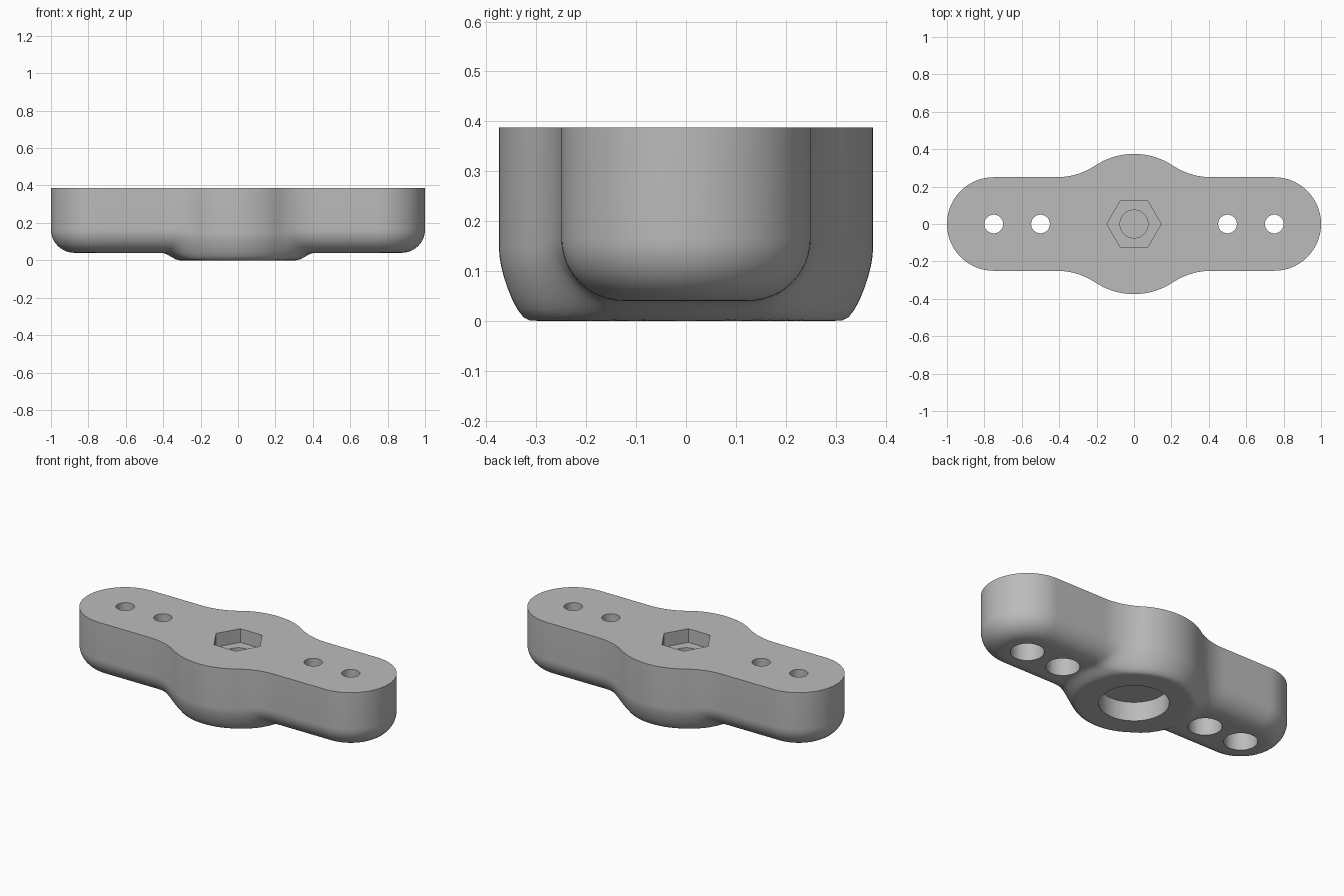
import bpy, bmesh, math
from mathutils import Vector

cube = bpy.data.objects.get("Cube")
if cube:
    bpy.data.objects.remove(cube, do_unlink=True)

TOP = 0.387
ARM_R, HUB_R, FILLET = 0.25, 0.375, 0.125

grey = bpy.data.materials.new("plain grey")
grey.use_nodes = True
colour = (0.5, 0.5, 0.5, 1)
grey.diffuse_color = colour
grey.node_tree.nodes["Principled BSDF"].inputs["Base Color"].default_value = colour


def arc(cx, cy, r, a0, a1, n, side):
    """Points on an arc with their outward normals (side -1 for concave arcs)."""
    out = []
    for i in range(n + 1):
        a = a0 + (a1 - a0) * i / n
        d = Vector((math.cos(a), math.sin(a)))
        out.append((Vector((cx, cy)) + d * r, d * side))
    return out


def half_outline():
    """Upper half of the plan outline, from the +x tip to the -x tip."""
    neck_x = math.sqrt((2 * HUB_R) ** 2 - (ARM_R + HUB_R) ** 2)
    neck_y = ARM_R + HUB_R
    a = math.atan2(neck_y, neck_x)
    pts = arc(1 - ARM_R, 0, ARM_R, 0, math.pi / 2, 24, 1)
    steps = 16
    for i in range(1, steps):
        x = 1 - ARM_R + (neck_x - 1 + ARM_R) * i / steps
        pts.append((Vector((x, ARM_R)), Vector((0, 1))))
    pts += arc(neck_x, neck_y, HUB_R, -math.pi / 2, a - math.pi, 14, -1)
    pts += arc(0, 0, HUB_R, a, math.pi / 2, 14, 1)[1:]
    mirrored = [(Vector((-p.x, p.y)), Vector((-n.x, n.y))) for p, n in pts[:-1]]
    return pts + mirrored[::-1]


def underside(p, d):
    """Height of the underside at plan point p, a distance d inside the outline."""
    t = min(max((p.length - 0.31) / 0.1, 0), 1)
    t = t * t * (3 - 2 * t)
    width, height = 0.065 + 0.06 * t, 0.1 + 0.025 * t
    u = 1 - min(d / width, 1)
    return 0.04 * t + height * (1 - math.sqrt(1 - u * u))


def section(p, n):
    """Closed cross-section: wall, rounded lower edge, underside, then the mirror."""
    rings, inner = 12, 14
    half = [Vector((p.x, p.y, TOP))]
    for i in range(rings + 1):
        d = FILLET * (1 - math.cos(math.pi / 2 * i / rings))
        q = p - n * d
        half.append(Vector((q.x, q.y, underside(q, d))))
    q = p - n * FILLET
    for i in range(1, inner + 1):
        s = Vector((q.x, q.y * (1 - i / inner)))
        half.append(Vector((s.x, s.y, underside(s, FILLET))))
    return half + [Vector((v.x, -v.y, v.z)) for v in half[-2::-1]]


# Body lofted from cross-sections along x
bm = bmesh.new()
rows = [[bm.verts.new(v) for v in section(p, n)] for p, n in half_outline()]
for a, b in zip(rows, rows[1:]):
    for i in range(len(a)):
        j = (i + 1) % len(a)
        bm.faces.new((a[i], a[j], b[j], b[i]))
bmesh.ops.remove_doubles(bm, verts=bm.verts, dist=1e-5)
bmesh.ops.dissolve_degenerate(bm, edges=bm.edges, dist=1e-6)
bmesh.ops.recalc_face_normals(bm, faces=bm.faces)
mesh = bpy.data.meshes.new("knob_body")
bm.to_mesh(mesh)
bm.free()
body = bpy.data.objects.new("knob_body", mesh)
bpy.context.collection.objects.link(body)
mesh.materials.append(grey)


def drill(x, r, z0, z1, sides=48):
    """Cut a straight hole or pocket out of the body."""
    bpy.ops.mesh.primitive_cylinder_add(vertices=sides, radius=r, depth=z1 - z0,
                                        location=(x, 0, (z0 + z1) / 2))
    cutter = bpy.context.object
    cutter.name = "hole_cutter"
    cutter.hide_render = True
    if sides == 6:
        cutter.rotation_euler.z = math.pi / 6
    mod = body.modifiers.new("hole", "BOOLEAN")
    mod.operation, mod.solver, mod.object = "DIFFERENCE", "EXACT", cutter
    bpy.ops.object.select_all(action="DESELECT")
    body.select_set(True)
    bpy.context.view_layer.objects.active = body
    bpy.ops.object.modifier_apply(modifier=mod.name)
    bpy.data.objects.remove(cutter, do_unlink=True)


# Hub: through hole, hexagonal pocket above, round recess below
drill(0, 0.075, -0.1, 0.5)
drill(0, 0.145, TOP - 0.082, 0.5, 6)
drill(0, 0.19, -0.1, 0.115)

# Arms: screw holes with wide recesses below
for x in (-0.75, -0.5, 0.5, 0.75):
    drill(x, 0.05, -0.1, 0.5, 32)
    drill(x, 0.092, -0.1, 0.25, 32)

bpy.ops.object.shade_smooth_by_angle(angle=math.radians(35))
